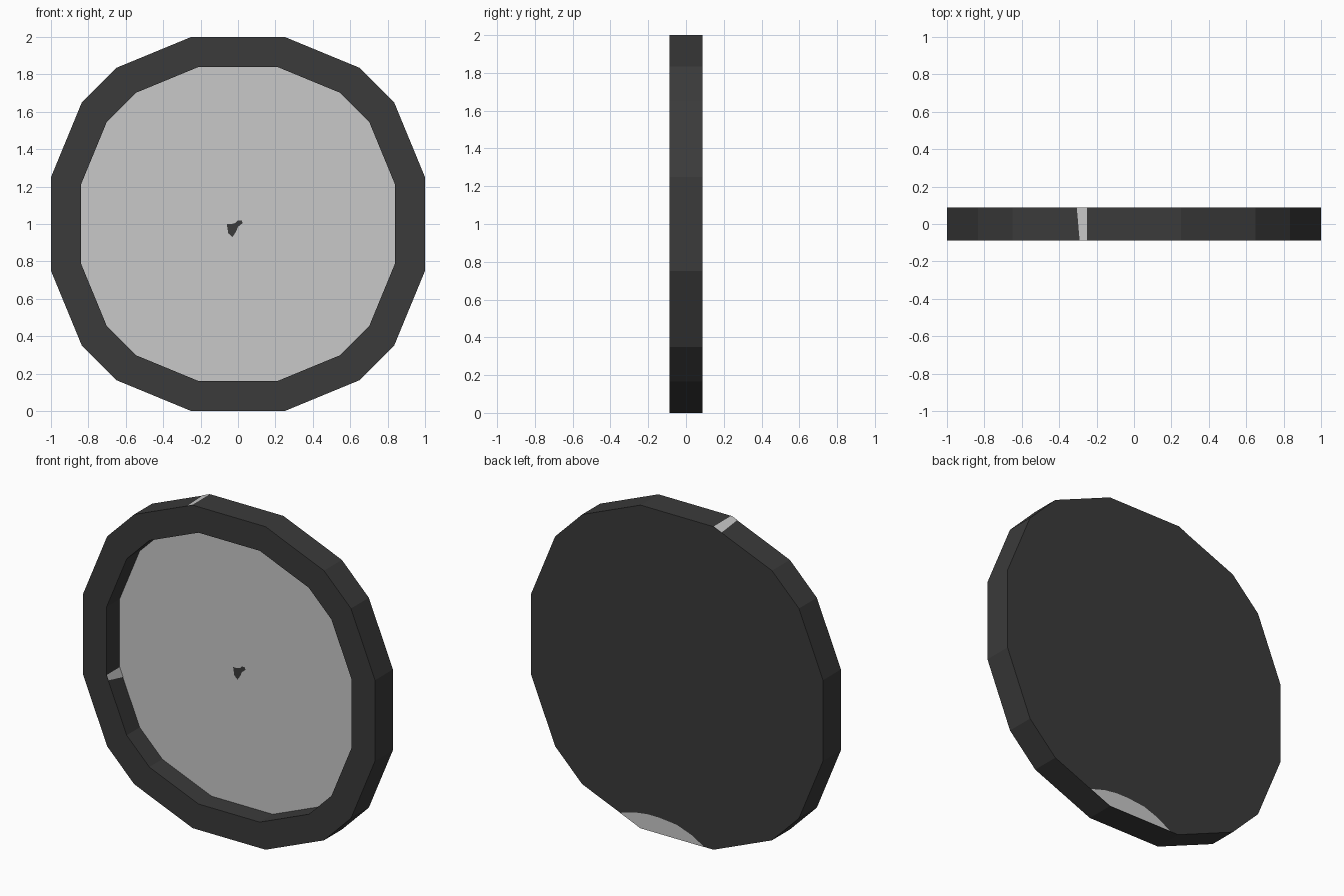
import bpy, bmesh
from mathutils import Vector

if "Cube" in bpy.data.objects:
    bpy.data.objects.remove(bpy.data.objects["Cube"])

Y = 0.0875       # half thickness
FLOOR = 0.04     # depth position of the recessed face


def material(name, v):
    m = bpy.data.materials.new(name)
    m.diffuse_color = (v, v, v, 1)
    m.use_nodes = True
    m.node_tree.nodes["Principled BSDF"].inputs["Base Color"].default_value = m.diffuse_color
    return m


dark = material("charcoal", 0.043)
light = material("light grey", 0.58)


def outline(s):
    # sixteen-sided outline, mirrored from one quadrant
    q = [(0.25, 1.0), (0.65, 0.835), (0.835, 0.65), (1.0, 0.25)]
    half = q + [(x, -z) for x, z in reversed(q)]
    full = half + [(-x, z) for x, z in reversed(half)]
    return [(x * s, 1 + z * s) for x, z in full]


def finish(name, bm, mats):
    me = bpy.data.meshes.new(name)
    bm.to_mesh(me)
    bm.free()
    for m in mats:
        me.materials.append(m)
    ob = bpy.data.objects.new(name, me)
    bpy.context.collection.objects.link(ob)
    return ob


def patch(name, pts, direction, mat):
    # flat painted mark lifted slightly off its surface
    d = Vector(direction).normalized()
    bm = bmesh.new()
    f = bm.faces.new([bm.verts.new(Vector(p) + d * 0.002) for p in pts])
    f.normal_update()
    if f.normal.dot(d) < 0:
        f.normal_flip()
    return finish(name, bm, [mat])


# dish: back face, outer wall, front rim, inner wall, recessed floor
bm = bmesh.new()
rings = [[bm.verts.new((x, y, z)) for x, z in outline(s)]
         for s, y in ((1, Y), (1, -Y), (0.84, -Y), (0.84, FLOOR))]
n = len(rings[0])
for a, b in zip(rings, rings[1:]):
    for i in range(n):
        j = (i + 1) % n
        bm.faces.new((a[i], a[j], b[j], b[i]))
bm.faces.new(rings[0])
floor = bm.faces.new(rings[-1])
floor.material_index = 1
bmesh.ops.recalc_face_normals(bm, faces=bm.faces[:])
finish("round_dish", bm, [dark, light])

# small dark fleck in the middle of the floor
fleck = [(-0.06, 1.0), (-0.035, 1.0), (-0.015, 1.005), (0.0, 1.02), (0.02, 1.02),
         (0.025, 1.005), (0.0, 0.985), (-0.01, 0.96), (-0.03, 0.93), (-0.052, 0.95)]
patch("centre_fleck", [(x, FLOOR, z) for x, z in fleck], (0, -1, 0), dark)

# light arc low on the back
arc = [(0.39, 0.058), (0.29, 0.088), (0.2, 0.1), (0.12, 0.1), (0.0, 0.088),
       (-0.1, 0.052), (-0.19, 0.0), (0.25, 0.0)]
patch("back_arc", [(x, Y, z) for x, z in arc], (0, 1, 0), light)

# light stripe across the outer edge, upper left
k = 0.165 / 0.4
patch("edge_stripe", [(-0.25, -Y, 2), (-0.25, Y, 2),
                      (-0.305, Y, 2 - 0.055 * k), (-0.29, -Y, 2 - 0.04 * k)],
      (-0.165, 0, 0.4), light)

# light stripe across the inner wall, lower left
patch("inner_stripe", [(-0.84, -Y, 0.79), (-0.84, FLOOR, 0.79),
                       (-0.84 + 0.055 * k, FLOOR, 0.735), (-0.84 + 0.03 * k, -Y, 0.76)],
      (0.4, 0, 0.165), light)
